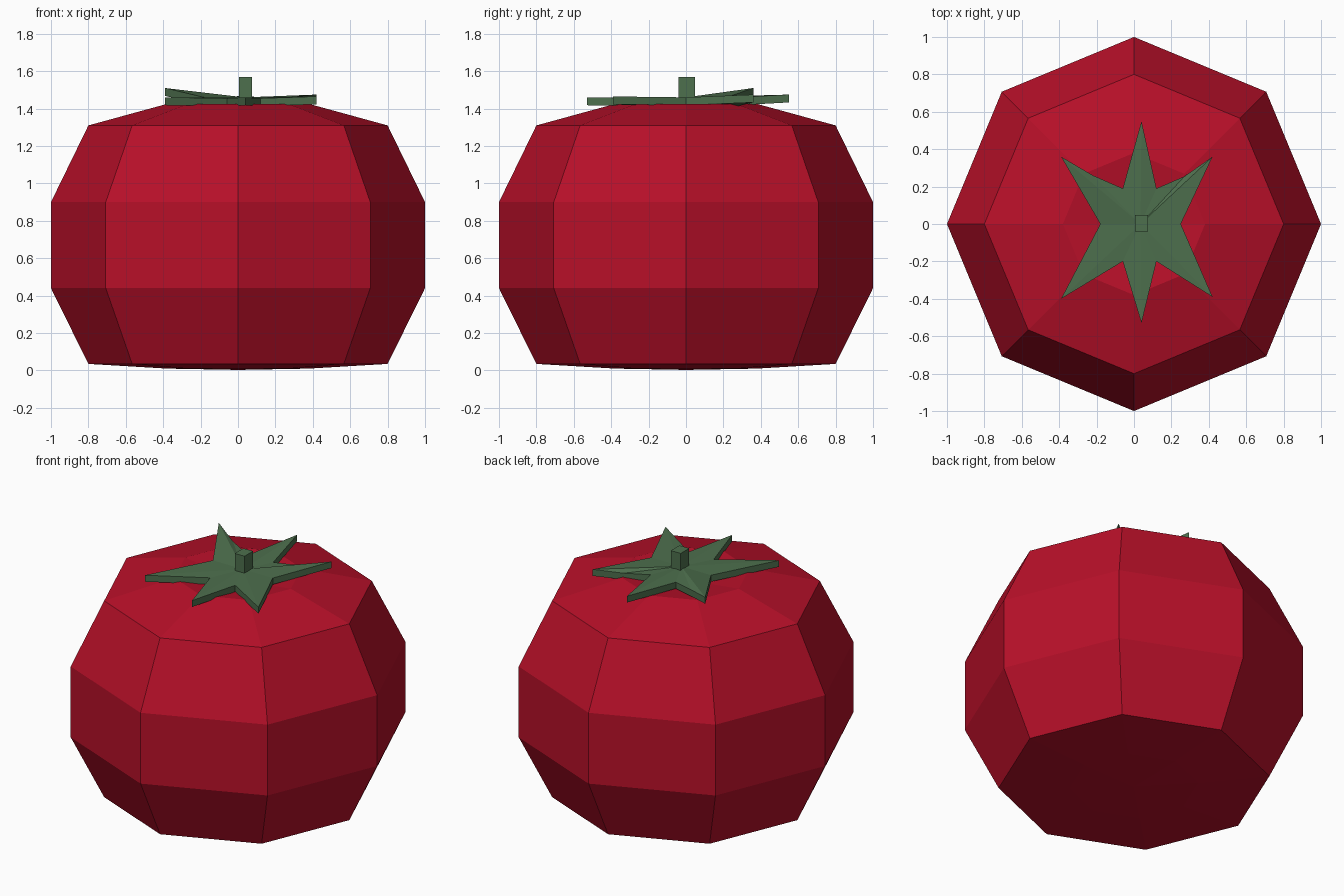
import bpy, bmesh
from math import cos, sin, pi

if "Cube" in bpy.data.objects:
    bpy.data.objects.remove(bpy.data.objects["Cube"])


def material(name, color):
    m = bpy.data.materials.new(name)
    m.diffuse_color = (*color, 1)
    m.use_nodes = True
    m.node_tree.nodes["Principled BSDF"].inputs["Base Color"].default_value = m.diffuse_color
    return m


def make_object(name, bm, mat):
    bmesh.ops.recalc_face_normals(bm, faces=bm.faces[:])
    mesh = bpy.data.meshes.new(name)
    bm.to_mesh(mesh)
    bm.free()
    mesh.materials.append(mat)
    obj = bpy.data.objects.new(name, mesh)
    bpy.context.collection.objects.link(obj)
    return obj


red = material("tomato_red", (0.48, 0.005, 0.022))
green = material("leaf_green", (0.075, 0.16, 0.075))

# Tomato flesh: eight-sided lathe with a shallow dimple on top
SIDES = 8
profile = [(0.38, 0.01), (0.8, 0.035), (1.0, 0.44), (1.0, 0.90), (0.8, 1.31), (0.38, 1.425)]
bm = bmesh.new()
rings = [[bm.verts.new((r * cos(2 * pi * i / SIDES), r * sin(2 * pi * i / SIDES), z))
          for i in range(SIDES)] for r, z in profile]
bottom = bm.verts.new((0, 0, 0.003))
top = bm.verts.new((0, 0, 1.38))
for i in range(SIDES):
    j = (i + 1) % SIDES
    for a, b in zip(rings, rings[1:]):
        bm.faces.new((a[i], a[j], b[j], b[i]))
    bm.faces.new((bottom, rings[0][j], rings[0][i]))
    bm.faces.new((top, rings[-1][i], rings[-1][j]))
make_object("tomato_body", bm, red)

# Leaf star: uneven six-pointed outline, fanned from the centre and thickened
outline = [
    (0.04, 0.55, 1.475), (0.12, 0.19, 1.455),
    (0.27, 0.255, 1.45), (0.42, 0.36, 1.475), (0.25, 0.0, 1.46),
    (0.42, -0.39, 1.465), (0.12, -0.20, 1.455),
    (0.04, -0.53, 1.46), (-0.06, -0.20, 1.455),
    (-0.39, -0.40, 1.46), (-0.18, 0.0, 1.46),
    (-0.39, 0.36, 1.51), (-0.22, 0.26, 1.475), (-0.06, 0.19, 1.455),
]
THICK = 0.042
bm = bmesh.new()
upper = [bm.verts.new(p) for p in outline]
lower = [bm.verts.new((x, y, z - THICK)) for x, y, z in outline]
mid_up = bm.verts.new((0.035, 0, 1.46))
mid_low = bm.verts.new((0.035, 0, 1.46 - THICK))
for i in range(len(outline)):
    j = (i + 1) % len(outline)
    bm.faces.new((mid_up, upper[j], upper[i]))
    bm.faces.new((mid_low, lower[i], lower[j]))
    bm.faces.new((upper[i], upper[j], lower[j], lower[i]))
make_object("leaf_star", bm, green)

# Stem: small square post
bm = bmesh.new()
bmesh.ops.create_cube(bm, size=1)
bmesh.ops.scale(bm, vec=(0.07, 0.088, 0.14), verts=bm.verts[:])
bmesh.ops.translate(bm, vec=(0.04, 0.004, 1.50), verts=bm.verts[:])
make_object("stem", bm, green)
